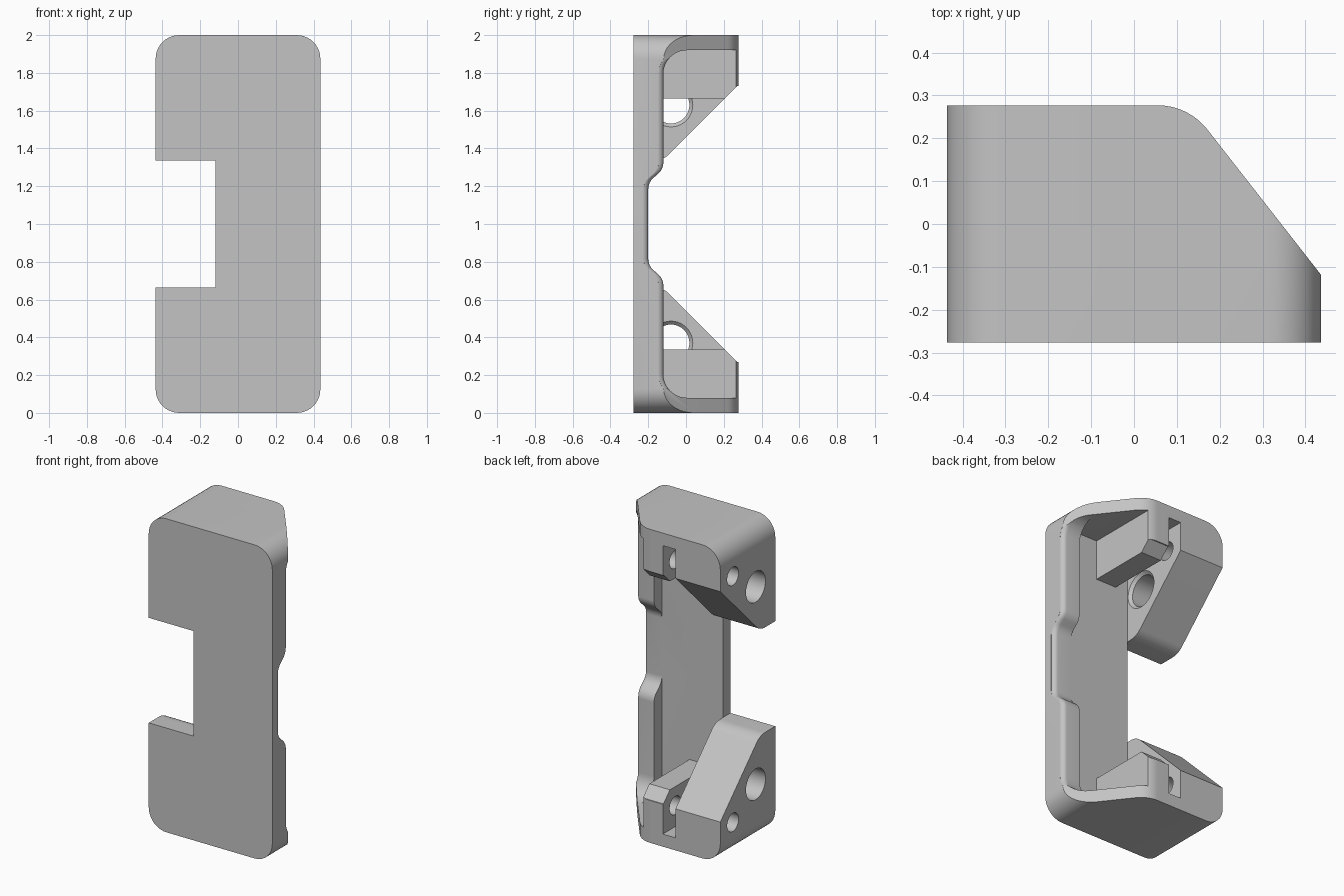
import bpy, bmesh, math
from mathutils import Vector

if "Cube" in bpy.data.objects:
    bpy.data.objects.remove(bpy.data.objects["Cube"])

HX, HY, WALL = 0.436, 0.277, 0.08
NOTCH_X, NOTCH_Z, FLOOR = -0.12, 0.665, -0.2


def rounded(corners, steps=10):
    """Closed 2D outline from (a, b, radius) corners."""
    out = []
    for i, (a, b, r) in enumerate(corners):
        p = Vector((a, b))
        if not r:
            out.append(p)
            continue
        d0 = (Vector(corners[i - 1][:2]) - p).normalized()
        d1 = (Vector(corners[(i + 1) % len(corners)][:2]) - p).normalized()
        half = d0.angle(d1) / 2
        centre = p + (d0 + d1).normalized() * r / math.sin(half)
        s0 = p + d0 * r / math.tan(half) - centre
        s1 = p + d1 * r / math.tan(half) - centre
        turn = s0.angle(s1)
        for k in range(steps + 1):
            t = k / steps
            out.append(centre + (s0 * math.sin((1 - t) * turn)
                                 + s1 * math.sin(t * turn)) / math.sin(turn))
    return out


def loft(name, rings):
    """Solid through matching rings of 3D points, capped at both ends."""
    bm = bmesh.new()
    vs = [[bm.verts.new(p) for p in ring] for ring in rings]
    n = len(vs[0])
    for lo, hi in zip(vs, vs[1:]):
        for i in range(n):
            j = (i + 1) % n
            bm.faces.new((lo[i], lo[j], hi[j], hi[i]))
    bm.faces.new(vs[0])
    bm.faces.new(vs[-1])
    bmesh.ops.recalc_face_normals(bm, faces=bm.faces)
    mesh = bpy.data.meshes.new(name)
    bm.to_mesh(mesh)
    bm.free()
    ob = bpy.data.objects.new(name, mesh)
    bpy.context.collection.objects.link(ob)
    return ob


def along_x(name, pts, x0, x1):
    return loft(name, [[(x, p[0], p[1]) for p in pts] for x in (x0, x1)])


def combine(ob, tool, operation):
    """Apply a boolean and discard the tool."""
    mod = ob.modifiers.new("cut", "BOOLEAN")
    mod.operation, mod.object, mod.solver = operation, tool, "EXACT"
    bpy.context.view_layer.objects.active = ob
    bpy.ops.object.modifier_apply(modifier=mod.name)
    bpy.data.objects.remove(tool)


def flip(pts):
    return [(y, 2 - z) for y, z in pts]


def circle(y, z, r, n=40):
    return [(y + r * math.cos(2 * math.pi * k / n),
             z + r * math.sin(2 * math.pi * k / n)) for k in range(n)]


# Rounded front outline, trimmed to the sloped top outline
R = 0.125
front = rounded([(-HX, 0, R), (HX, 0, R), (HX, 2, R), (-HX, 2, R)])
bracket = loft("bracket", [[(x, y, z) for x, z in front] for y in (-HY, HY)])
top = rounded([(-0.6, -0.4, 0), (HX, -0.4, 0), (HX, -0.118, 0),
               (0.127, HY, 0.148), (0.1 - HX, HY, 0), (-0.6, HY, 0)], 14)
combine(bracket, loft("top_outline", [[(x, y, z) for x, y in top] for z in (-0.1, 2.1)]),
        "INTERSECT")

# Open cavity behind the wavy side lip, with a rounded outer lip edge
lower = [(0.5, WALL, 0), (-0.12, WALL, 0.125), (-0.12, 0.71, 0.08), (FLOOR, 0.78, 0.08)]
cavity_profile = rounded(lower + [(y, 2 - z, r) for y, z, r in reversed(lower)])
sections = [(-0.05, 0)]
for k in range(6):
    a = math.radians(16 * k)
    sections.append((HX - 0.03 + 0.03 * math.sin(a), 0.03 * (1 - math.cos(a))))
sections.append((0.5, 0.03))
cavity = loft("cavity", [[(x, y - s, z) for y, z in cavity_profile] for x, s in sections])

# Deeper pocket down to the plate floor
pocket = along_x("pocket", [(FLOOR, WALL), (0.5, WALL), (0.5, 2 - WALL), (FLOOR, 2 - WALL)],
                 NOTCH_X, 0.31)

# Keep the two inner lugs out of the cavity and pocket
lug = rounded([(-0.4, -0.1, 0), (0.6, -0.1, 0), (0.6, 0.27, 0),
               (0.27, 0.27, 0), (0.205, 0.335, 0), (-0.4, 0.335, 0)])
for hollow in (cavity, pocket):
    for pts in (lug, flip(lug)):
        combine(hollow, along_x("lug", pts, -0.03, 0.115), "DIFFERENCE")
    combine(bracket, hollow, "DIFFERENCE")

# Notch with diagonal flanks between the two thick end blocks
flank = [(0.5, 0.265, 0), (HY, 0.265, 0.0), (0.265, 0.277, 0.0),
         (-0.123, NOTCH_Z, 0.12), (-0.5, NOTCH_Z, 0)]
notch = rounded(flank + [(y, 2 - z, r) for y, z, r in reversed(flank)])
combine(bracket, along_x("notch", notch, -0.6, NOTCH_X), "DIFFERENCE")

# Bolt holes (countersunk inside) and blind pin holes into the lugs
for side in (lambda p: p, flip):
    combine(bracket, along_x("pin_hole", side(circle(0.15, 0.215, 0.058)), -0.6, 0.05),
            "DIFFERENCE")
    rings = [(-0.6, 0.098), (NOTCH_X - 0.018, 0.098), (NOTCH_X, 0.116), (-0.1, 0.116)]
    combine(bracket, loft("bolt_hole", [[(x, y, z) for y, z in side(circle(-0.08, 0.37, r))]
                                        for x, r in rings]), "DIFFERENCE")

# Single grey finish and smooth curved faces
grey = bpy.data.materials.new("plain_grey")
grey.use_nodes = True
colour = (0.55, 0.55, 0.55, 1)
grey.diffuse_color = colour
grey.node_tree.nodes["Principled BSDF"].inputs["Base Color"].default_value = colour
bracket.data.materials.clear()
bracket.data.materials.append(grey)
for ob in bpy.context.selected_objects:
    ob.select_set(False)
bracket.select_set(True)
bpy.context.view_layer.objects.active = bracket
bpy.ops.object.shade_smooth_by_angle(angle=math.radians(25))
